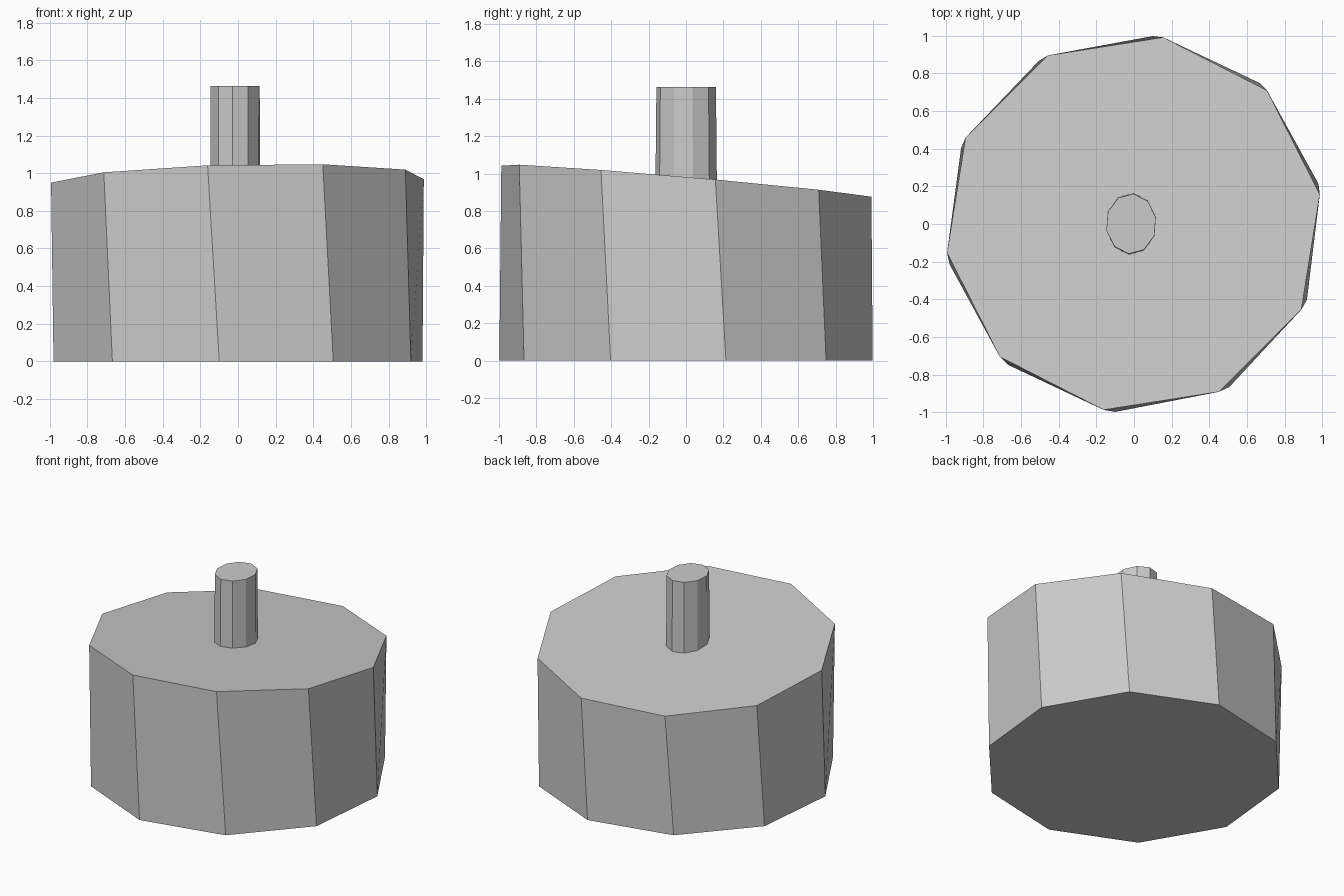
import bpy
import bmesh
from math import cos, sin, radians

if "Cube" in bpy.data.objects:
    bpy.data.objects.remove(bpy.data.objects["Cube"])

SIDES = 10


def ring(bm, centre, rx, ry, phase, height):
    """Add one ten-sided ring; height is a function of x and y."""
    verts = []
    for i in range(SIDES):
        a = radians(phase + 360 / SIDES * i)
        x = centre[0] + rx * cos(a)
        y = centre[1] + ry * sin(a)
        verts.append(bm.verts.new((x, y, height(x, y))))
    return verts


def prism(name, lower, upper):
    """Bridge a lower and an upper ring into a closed flat-shaded solid."""
    bm = bmesh.new()
    a = ring(bm, *lower)
    b = ring(bm, *upper)
    for i in range(SIDES):
        j = (i + 1) % SIDES
        bm.faces.new((a[i], a[j], b[j], b[i]))
    bm.faces.new(a[::-1])
    bm.faces.new(b)
    bmesh.ops.recalc_face_normals(bm, faces=bm.faces[:])
    mesh = bpy.data.meshes.new(name)
    bm.to_mesh(mesh)
    bm.free()
    obj = bpy.data.objects.new(name, mesh)
    bpy.context.collection.objects.link(obj)
    return obj


def slope(x, y):
    return 0.959 + 0.0227 * x - 0.0873 * y


# Slightly twisted drum with a tilted top
prism("drum_body",
      ((0, 0), 1.003, 1.003, 12.3, lambda x, y: 0.0),
      ((-0.003, 0.002), 1.002, 1.002, 8.9, slope))

# Oval stem, its foot sunk just below the sloping top
prism("stem",
      ((-0.0155, 0.001), 0.135, 0.165, 12.6, lambda x, y: slope(x, y) - 0.02),
      ((-0.0155, 0.001), 0.134, 0.16, 12.3, lambda x, y: 1.462))
